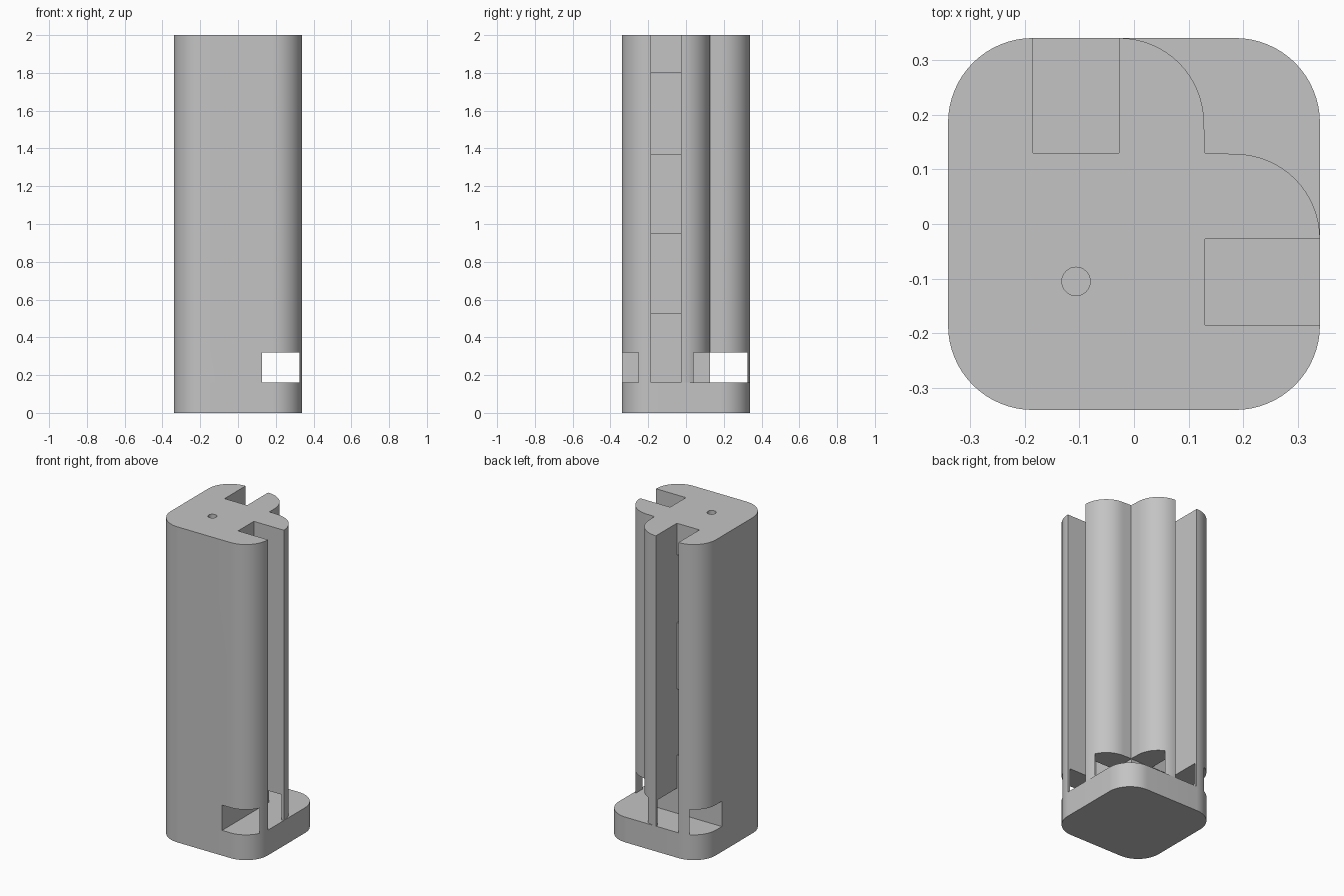
import bpy, bmesh, math

cube = bpy.data.objects.get("Cube")
if cube:
    bpy.data.objects.remove(cube, do_unlink=True)

HALF, RADIUS = 0.34, 0.155            # outer square and corner rounding
MID = HALF - RADIUS                   # centre of the corner arcs
SLOT_IN, SLOT_OUT = -0.027, -MID      # slot sides
DEPTH = 0.13                          # inner wall of slots and corner notch
BASE, TOP = 0.16, 2.0

grey = bpy.data.materials.new("plain grey")
grey.use_nodes = True
colour = (0.55, 0.55, 0.55, 1)
grey.diffuse_color = colour
grey.node_tree.nodes["Principled BSDF"].inputs["Base Color"].default_value = colour


def arc(cx, cy, start, steps=16):
    """Counter-clockwise quarter circle."""
    return [(cx + RADIUS * math.cos(math.radians(start) + i * math.pi / 2 / steps),
             cy + RADIUS * math.sin(math.radians(start) + i * math.pi / 2 / steps))
            for i in range(steps + 1)]


def prism(name, outline, z0, z1):
    bm = bmesh.new()
    face = bm.faces.new([bm.verts.new((x, y, z0)) for x, y in outline])
    lift = bmesh.ops.extrude_face_region(bm, geom=[face])["geom"]
    bmesh.ops.translate(bm, vec=(0, 0, z1 - z0),
                        verts=[v for v in lift if isinstance(v, bmesh.types.BMVert)])
    bmesh.ops.recalc_face_normals(bm, faces=bm.faces)
    mesh = bpy.data.meshes.new(name)
    bm.to_mesh(mesh)
    bm.free()
    mesh.materials.append(grey)
    obj = bpy.data.objects.new(name, mesh)
    bpy.context.collection.objects.link(obj)
    return obj


def activate(obj):
    bpy.ops.object.select_all(action="DESELECT")
    obj.select_set(True)
    bpy.context.view_layer.objects.active = obj


def cut(obj, outline, z0, z1):
    cutter = prism("cutter", outline, z0, z1)
    cutter.hide_render = True
    mod = obj.modifiers.new("cut", "BOOLEAN")
    mod.operation, mod.solver, mod.object = "DIFFERENCE", "EXACT", cutter
    activate(obj)
    bpy.ops.object.modifier_apply(modifier=mod.name)
    bpy.data.objects.remove(cutter, do_unlink=True)


def box(x0, x1, y0, y1):
    return [(x0, y0), (x1, y0), (x1, y1), (x0, y1)]


def swapped(outline):
    """Mirror across the diagonal x = y, keeping the winding."""
    return [(y, x) for x, y in reversed(outline)]


# Base plate: full rounded square
square = arc(MID, MID, 0) + arc(-MID, MID, 90) + arc(-MID, -MID, 180) + arc(MID, -MID, 270)
base = prism("base_plate", square, 0, BASE)

# Column: half outline up to the diagonal, completed by its mirror image
half = (arc(MID, -MID, 270) + [(HALF, SLOT_OUT), (DEPTH, SLOT_OUT), (DEPTH, SLOT_IN), (HALF, SLOT_IN)]
        + arc(MID, SLOT_IN, 0) + [(DEPTH, DEPTH)])
outline = half + swapped(half)[1:] + arc(-MID, -MID, 180)
clean = [p for i, p in enumerate(outline) if math.dist(p, outline[i - 1]) > 1e-5]
column = prism("column", clean, BASE, TOP)

# Windows just above the base, one along each axis
window = box(0.127, 0.325, -1, 1)
for shape in (window, swapped(window)):
    cut(column, shape, BASE - 0.05, 0.32)

# Inner chambers joining the two slots
inset = 0.0005
a, b = SLOT_OUT + inset, SLOT_IN - inset
chamber = [(a, a), (DEPTH + 0.01, a), (DEPTH + 0.01, b), (b, b), (b, DEPTH + 0.01), (a, DEPTH + 0.01)]
for low, high in ((0.53, 0.95), (1.37, 1.8)):
    cut(column, chamber, low, high)

# Narrow vertical bore from the top
bore = [(-0.106 + 0.026 * math.cos(i * math.tau / 32), -0.105 + 0.026 * math.sin(i * math.tau / 32))
        for i in range(32)]
cut(column, bore, 0.6, TOP + 0.1)

for obj in (base, column):
    activate(obj)
    bpy.ops.object.shade_smooth_by_angle(angle=math.radians(30))
